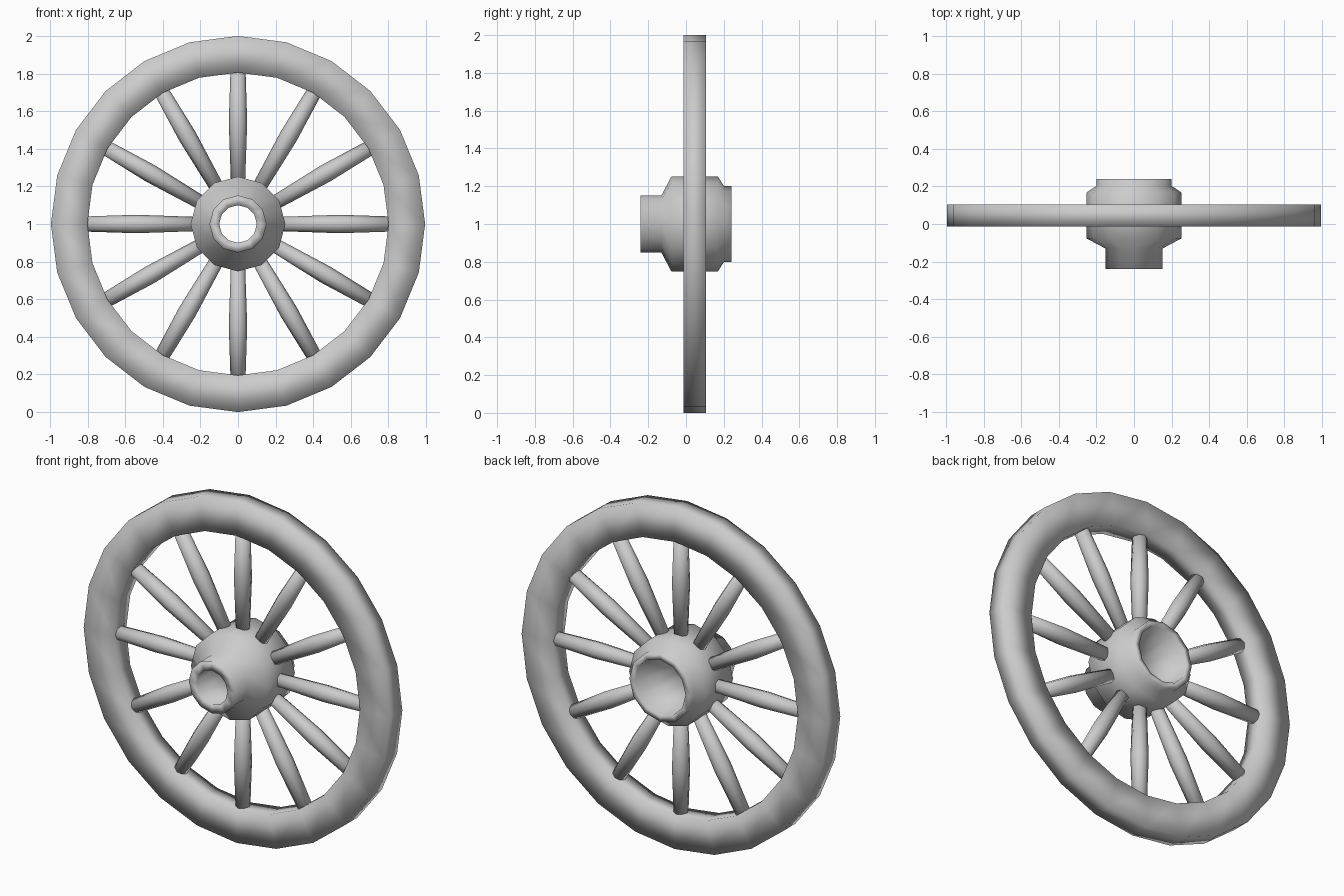
import bpy, bmesh, math
from mathutils import Matrix, Vector

if "Cube" in bpy.data.objects:
    bpy.data.objects.remove(bpy.data.objects["Cube"])

CENTRE = Vector((0, 0, 1))


def make_object(name, bm, matrix):
    """Turn a bmesh into a smooth-shaded object."""
    bmesh.ops.recalc_face_normals(bm, faces=bm.faces)
    for f in bm.faces:
        f.smooth = True
    me = bpy.data.meshes.new(name)
    bm.to_mesh(me)
    bm.free()
    ob = bpy.data.objects.new(name, me)
    ob.matrix_world = matrix
    bpy.context.collection.objects.link(ob)
    return ob


def lathe(name, profile, sides, matrix, closed=True):
    """Spin (radius, height) points around local z; a closed profile makes a ring."""
    bm = bmesh.new()
    rings = []
    for i in range(sides):
        a = 2 * math.pi * i / sides
        rings.append([bm.verts.new((r * math.cos(a), r * math.sin(a), h))
                      for r, h in profile])
    n = len(profile)
    for i in range(sides):
        p, q = rings[i], rings[(i + 1) % sides]
        for j in range(n if closed else n - 1):
            k = (j + 1) % n
            bm.faces.new((p[j], q[j], q[k], p[k]))
    if not closed:
        bm.faces.new([r[0] for r in rings])
        bm.faces.new([r[-1] for r in rings])
    return make_object(name, bm, matrix)


# Local z of the wheel axis points along world +y
axle = Matrix.Translation(CENTRE) @ Matrix.Rotation(-math.pi / 2, 4, 'X')

# Rim: 24-sided rectangular ring
rim = lathe("rim", [(1.0, -0.012), (1.0, 0.105), (0.805, 0.105), (0.805, -0.012)],
            24, axle)
rim.scale.x = 0.995

# Hub: stepped 12-sided barrel with a bore widening to the back
lathe("hub", [(0.10, -0.24), (0.152, -0.24), (0.152, -0.13), (0.252, -0.077),
              (0.252, 0.168), (0.20, 0.202), (0.20, 0.24), (0.165, 0.24)],
      12, axle)

# Spokes: twelve slightly swollen rods
spoke_profile = [(0.037, 0.20), (0.049, 0.54), (0.040, 0.82)]
for i in range(12):
    turn = Matrix.Rotation(math.radians(30 * i), 4, 'Y')
    lathe(f"spoke_{i + 1:02d}", spoke_profile, 8,
          Matrix.Translation(CENTRE + Vector((0, 0.046, 0))) @ turn, closed=False)
